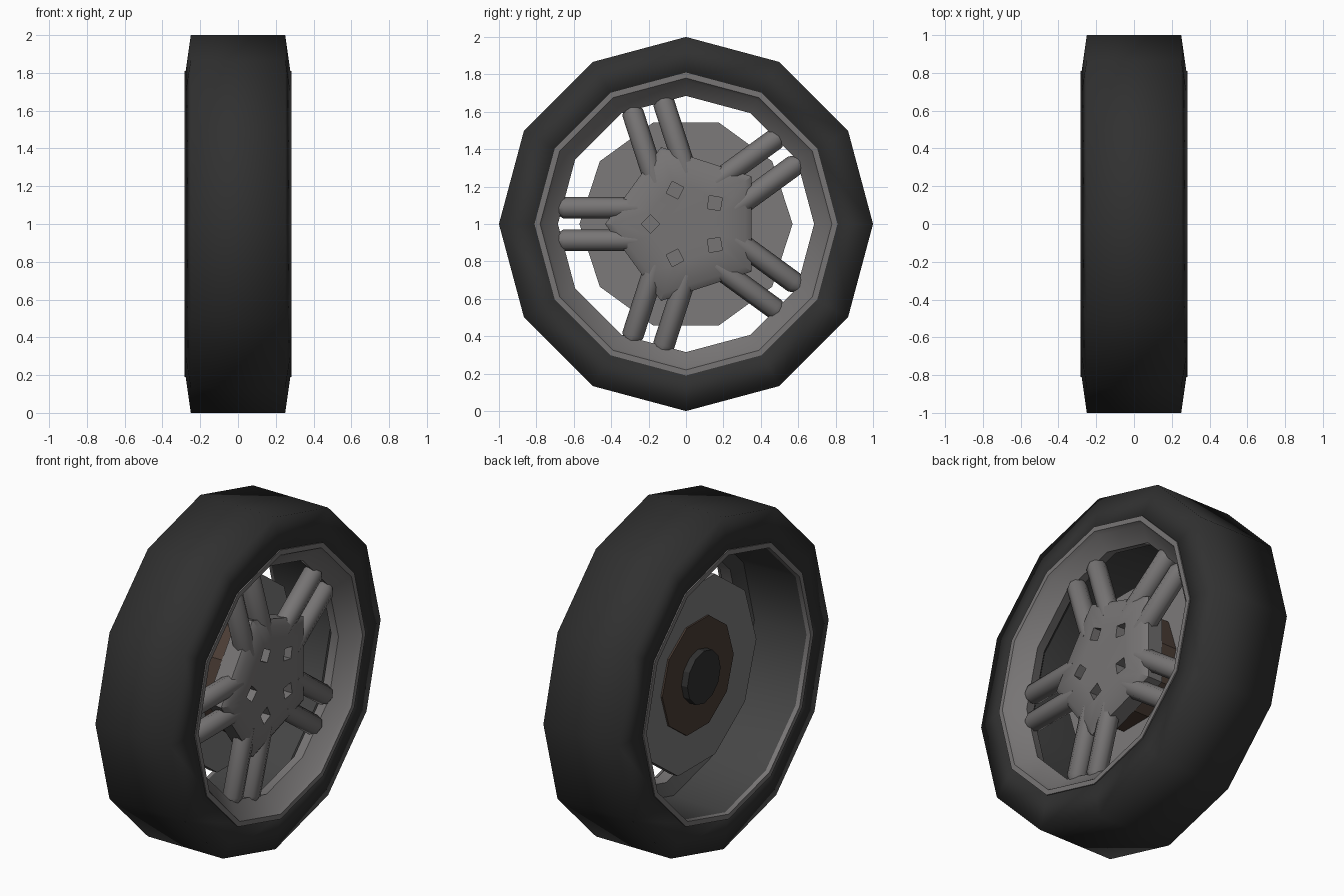
import bpy, bmesh, math
from mathutils import Matrix, Vector

if "Cube" in bpy.data.objects:
    bpy.data.objects.remove(bpy.data.objects["Cube"])

CENTRE = Vector((0, 0, 1))


def material(name, rgb):
    m = bpy.data.materials.new(name)
    m.diffuse_color = (*rgb, 1)
    m.use_nodes = True
    m.node_tree.nodes["Principled BSDF"].inputs["Base Color"].default_value = m.diffuse_color
    return m


RUBBER = material("black_rubber", (0.03, 0.03, 0.03))
ALLOY = material("alloy_grey", (0.185, 0.177, 0.177))
DISC = material("disc_grey", (0.20, 0.193, 0.193))
DARK = material("barrel_grey", (0.06, 0.06, 0.06))
RUST = material("rust_brown", (0.068, 0.045, 0.034))


def finish(bm, name, mats, angle=None):
    bmesh.ops.recalc_face_normals(bm, faces=bm.faces)
    me = bpy.data.meshes.new(name)
    bm.to_mesh(me)
    bm.free()
    ob = bpy.data.objects.new(name, me)
    bpy.context.collection.objects.link(ob)
    ob.location = CENTRE
    for m in mats:
        me.materials.append(m)
    if angle is not None:
        bpy.ops.object.select_all(action='DESELECT')
        ob.select_set(True)
        bpy.context.view_layer.objects.active = ob
        bpy.ops.object.shade_smooth_by_angle(angle=math.radians(angle))
    return ob


def lathe(name, profile, sides, mats, angle=None, ring=False, slots=None):
    """Sweep (radius, x) points round the x axis; ring closes the profile, otherwise ends are capped."""
    bm = bmesh.new()
    loops = []
    for r, x in profile:
        loops.append([bm.verts.new((x, r * math.cos(2 * math.pi * i / sides),
                                    r * math.sin(2 * math.pi * i / sides))) for i in range(sides)])
    count = len(loops) if ring else len(loops) - 1
    for k in range(count):
        a, b = loops[k], loops[(k + 1) % len(loops)]
        for i in range(sides):
            j = (i + 1) % sides
            f = bm.faces.new((a[i], a[j], b[j], b[i]))
            f.material_index = slots[k] if slots else 0
    if not ring:
        bm.faces.new(loops[0])
        bm.faces.new(loops[-1])
    return finish(bm, name, mats, angle)


# Tyre
lathe("tyre", [(0.79, -0.28), (1.0, -0.25), (1.0, 0.25), (0.79, 0.28), (0.79, 0.2), (0.79, -0.2)],
      12, [RUBBER], 100, ring=True)

# Rim with bright lips and a dark inner barrel
lathe("rim", [(0.81, 0.255), (0.81, 0.284), (0.78, 0.284), (0.765, 0.26), (0.685, 0.19), (0.70, 0.13),
              (0.765, 0.08), (0.775, -0.26), (0.78, -0.284), (0.81, -0.284), (0.81, -0.255)],
      12, [ALLOY, DARK], 35, ring=True, slots=[0, 0, 0, 0, 0, 1, 1, 0, 0, 0, 0])

# Brake disc, hat and axle cap
lathe("brake_disc", [(0.57, -0.07), (0.57, -0.015)], 10, [DISC])
lathe("disc_hat", [(0.34, -0.08), (0.34, 0.09)], 10, [RUST])
lathe("axle_cap", [(0.158, -0.12), (0.158, -0.07)], 12, [RUBBER])

# Pentagonal hub face, corners in line with the spoke pairs
bm = bmesh.new()
rings = []
for s, x in [(0.55, 0.225), (0.9, 0.216), (1.0, 0.19), (0.97, 0.085)]:
    ring = []
    for i in range(20):
        a = 2 * math.pi * i / 20
        off = (a + math.pi / 5) % (2 * math.pi / 5) - math.pi / 5
        r = 0.35 / math.cos(math.pi / 5 - abs(off)) * s
        ring.append(bm.verts.new((x, -r * math.cos(a), r * math.sin(a))))
    rings.append(ring)
for a, b in zip(rings, rings[1:]):
    for i in range(20):
        j = (i + 1) % 20
        bm.faces.new((a[i], a[j], b[j], b[i]))
bm.faces.new(rings[0])
bm.faces.new(rings[-1])
hub = finish(bm, "hub_face", [ALLOY], 40)

# Five square lug holes cut into the hub
bm = bmesh.new()
for k in range(5):
    a = math.pi + 2 * math.pi * k / 5
    bmesh.ops.create_cube(bm, size=1, matrix=Matrix.Rotation(a, 4, 'X')
                          @ Matrix.Translation((0.215, 0.19, 0))
                          @ Matrix.Rotation(math.pi / 4, 4, 'X')
                          @ Matrix.Diagonal((0.16, 0.07, 0.07, 1)))
cutter = finish(bm, "lug_hole_cutter", [ALLOY])
cutter.hide_render = True
cutter.hide_set(True)
cut = hub.modifiers.new("lug_holes", 'BOOLEAN')
cut.operation = 'DIFFERENCE'
cut.solver = 'EXACT'
cut.object = cutter
bpy.context.view_layer.objects.active = hub
bpy.ops.object.modifier_apply(modifier=cut.name)
bpy.data.objects.remove(cutter)

# Five pairs of rounded spokes with tapered tips
bm = bmesh.new()
for k in range(5):
    turn = Matrix.Rotation(math.pi + 2 * math.pi * k / 5, 3, 'X')
    for side in (-1, 1):
        loops = []
        for dist, rad in [(0.26, 0.058), (0.655, 0.058), (0.70, 0.03)]:
            loops.append([bm.verts.new(turn @ Vector((
                0.165 + rad * math.cos(math.pi * i / 4), dist,
                side * 0.087 + rad * math.sin(math.pi * i / 4)))) for i in range(8)])
        for a, b in zip(loops, loops[1:]):
            for i in range(8):
                j = (i + 1) % 8
                bm.faces.new((a[i], a[j], b[j], b[i]))
        bm.faces.new(loops[0])
        bm.faces.new(loops[-1])
finish(bm, "spokes", [ALLOY], 46)
